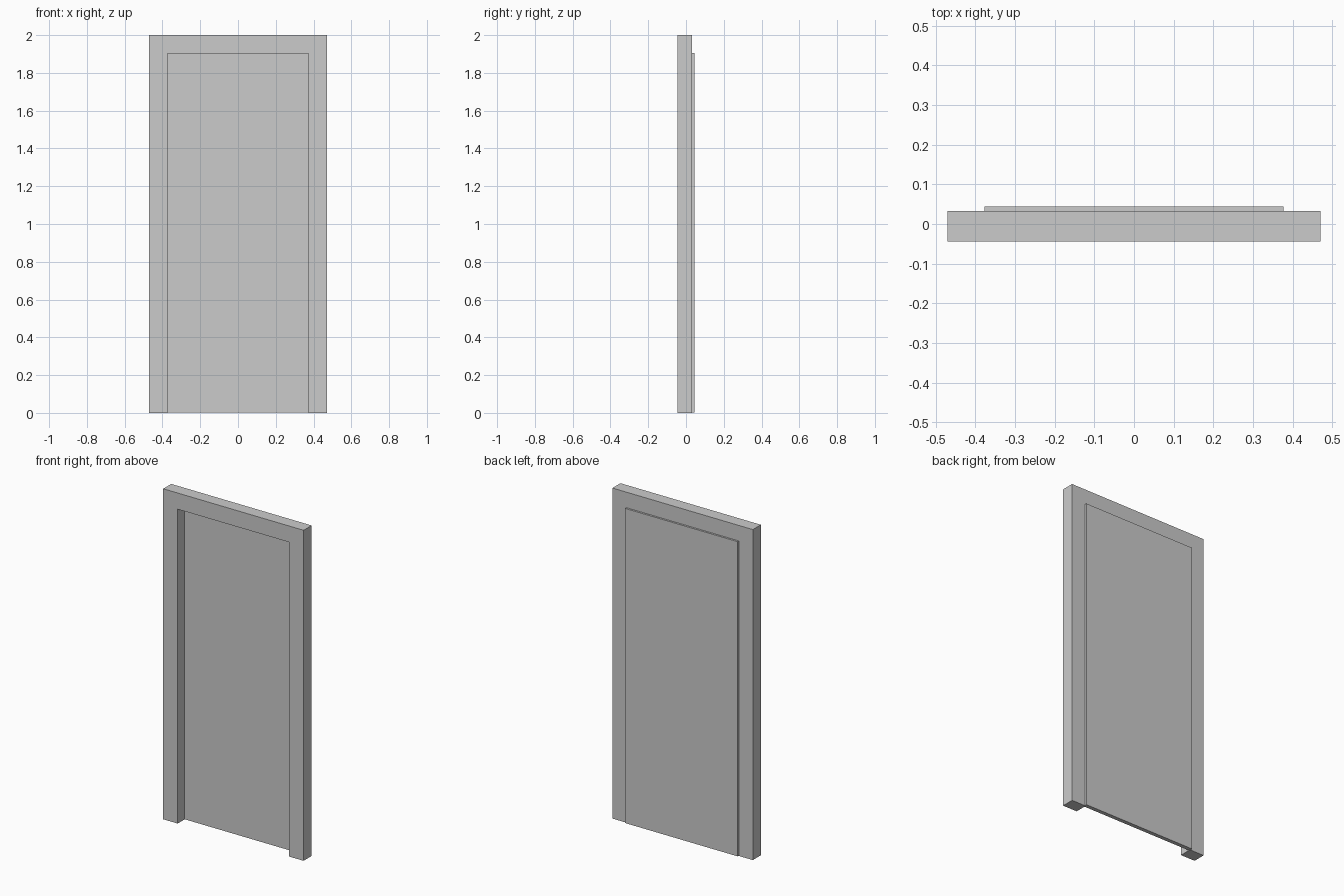
import bpy
import bmesh

if "Cube" in bpy.data.objects:
    bpy.data.objects.remove(bpy.data.objects["Cube"])


def extrude_profile(name, points, y0, y1):
    """Extrude an x-z outline along y into a closed solid."""
    bm = bmesh.new()
    face = bm.faces.new([bm.verts.new((x, y0, z)) for x, z in points])
    ext = bmesh.ops.extrude_face_region(bm, geom=[face])
    for v in ext["geom"]:
        if isinstance(v, bmesh.types.BMVert):
            v.co.y = y1
    bmesh.ops.recalc_face_normals(bm, faces=bm.faces)
    mesh = bpy.data.meshes.new(name)
    bm.to_mesh(mesh)
    bm.free()
    obj = bpy.data.objects.new(name, mesh)
    bpy.context.collection.objects.link(obj)
    return obj


OUTER, INNER, LEAF = 0.47, 0.373, 0.377
FRONT, FRAME_BACK, LEAF_FRONT, LEAF_BACK = -0.0440, 0.0325, 0.020, 0.0440

# Door frame: two jambs and a head, open at the floor
extrude_profile("door_frame", [
    (-OUTER, 0), (-OUTER, 2), (OUTER, 2), (OUTER, 0),
    (INNER, 0), (INNER, 1.902), (-INNER, 1.902), (-INNER, 0),
], FRONT, FRAME_BACK)

# Door leaf: thin slab seated in the frame, standing proud at the back
extrude_profile("door_leaf", [
    (-LEAF, 0.002), (-LEAF, 1.906), (LEAF, 1.906), (LEAF, 0.002),
], LEAF_FRONT, LEAF_BACK)
